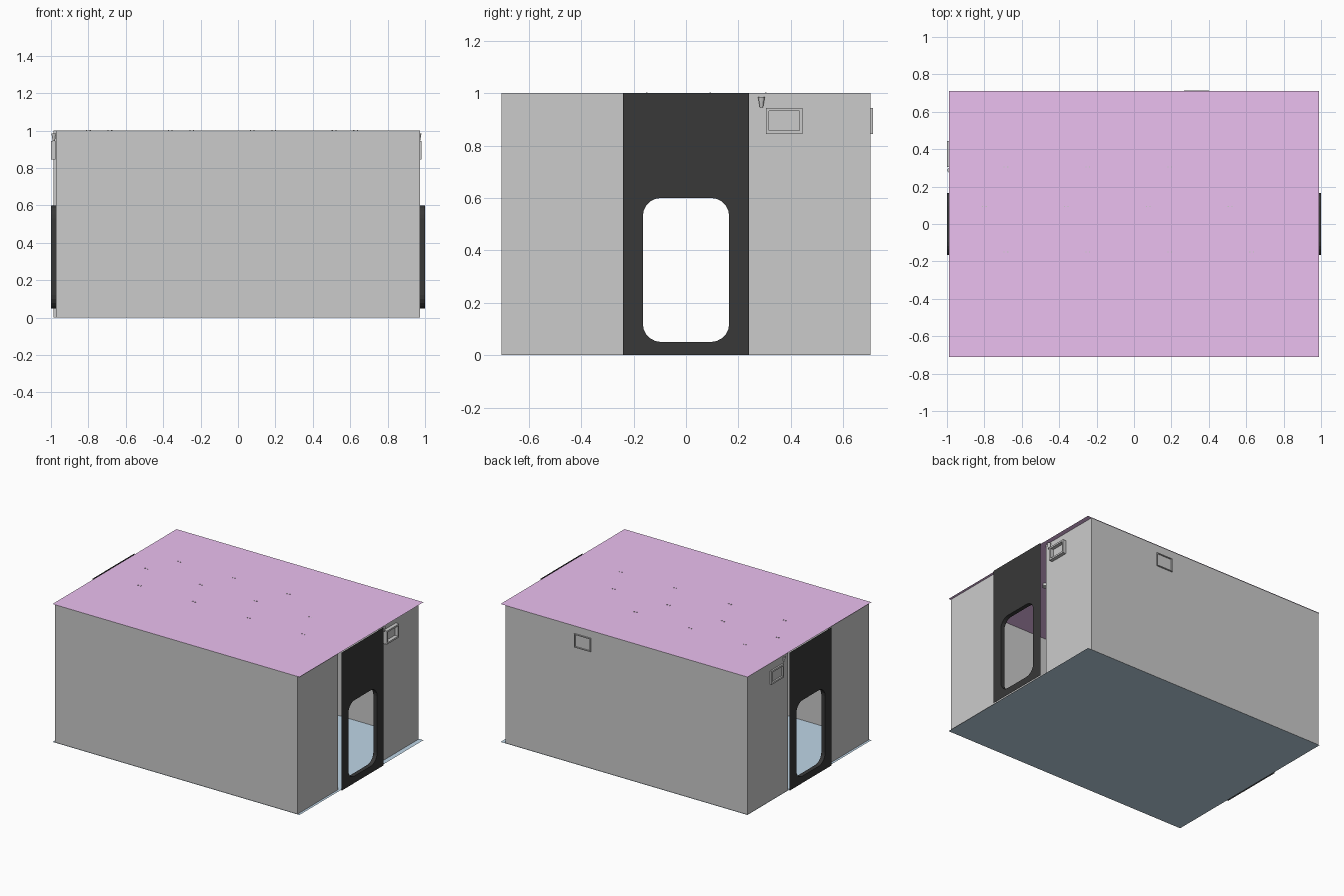
import bpy, bmesh, math

if "Cube" in bpy.data.objects:
    bpy.data.objects.remove(bpy.data.objects["Cube"])


def material(name, rgb):
    m = bpy.data.materials.new(name)
    m.diffuse_color = (*rgb, 1)
    m.use_nodes = True
    m.node_tree.nodes["Principled BSDF"].inputs["Base Color"].default_value = m.diffuse_color
    return m


GREY = material("wall_grey", (0.53, 0.53, 0.53))
BLACK = material("black", (0.04, 0.04, 0.04))
PURPLE = material("purple", (0.83, 0.53, 0.87))
BLUE = material("blue", (0.52, 0.67, 0.80))


def finish(name, bm, mat=None):
    me = bpy.data.meshes.new(name)
    bm.to_mesh(me)
    bm.free()
    ob = bpy.data.objects.new(name, me)
    bpy.context.collection.objects.link(ob)
    if mat:
        me.materials.append(mat)
    return ob


def sheet(name, pts, mat):
    bm = bmesh.new()
    bm.faces.new([bm.verts.new(p) for p in pts])
    return finish(name, bm, mat)


def add_box(bm, lo, hi):
    vs = bmesh.ops.create_cube(bm, size=1)["verts"]
    for v in vs:
        v.co = [(a + b) / 2 + c * (b - a) for a, b, c in zip(lo, hi, v.co)]


def upright(name, a, b, mat):
    """Vertical full-height sheet between two plan points."""
    sheet(name, [(*a, 0), (*b, 0), (*b, 1), (*a, 1)], mat)


# Floor and roof plates
W, D = 0.99, 0.71
for name, z, mat in (("floor", 0, BLUE), ("roof", 1, PURPLE)):
    sheet(name, [(-W, -D, z), (W, -D, z), (W, D, z), (-W, D, z)], mat)

# Walls: the rear section sits slightly left of the front section
Y = 0.705
upright("front_wall", (-0.972, -Y), (0.972, -Y), GREY)
upright("back_wall", (0.955, Y), (-0.987, Y), GREY)
upright("right_wall_front", (0.972, -Y), (0.972, -0.24), GREY)
upright("right_wall_rear", (0.955, 0.24), (0.955, Y), GREY)
upright("left_wall_front", (-0.972, -0.24), (-0.972, -Y), GREY)
upright("left_wall_rear", (-0.987, Y), (-0.987, 0.24), GREY)


# Doorway panels: sheet with rounded opening and an inward rim
def hole_profile(r=0.07, seg=5):
    pts = []
    for i, (cy, cz) in enumerate(((0.165 - r, 0.6 - r), (r - 0.165, 0.6 - r),
                                  (r - 0.165, 0.05 + r), (0.165 - r, 0.05 + r))):
        for k in range(seg + 1):
            t = math.pi / 2 * (i + k / seg)
            pts.append((cy + r * math.cos(t), cz + r * math.sin(t)))
    return pts


def loop(bm, pts, x):
    vs = [bm.verts.new((x, y, z)) for y, z in pts]
    es = [bm.edges.new((vs[i - 1], vs[i])) for i in range(len(vs))]
    return vs, es


for side, s in (("right", 1), ("left", -1)):
    bm = bmesh.new()
    _, outer = loop(bm, [(-0.24, 0), (0.24, 0), (0.24, 1), (-0.24, 1)], s)
    hole, inner = loop(bm, hole_profile(), s)
    bmesh.ops.triangle_fill(bm, use_beauty=True, edges=outer + inner, normal=(s, 0, 0))
    rim = [bm.verts.new((0.97 * s, v.co.y, v.co.z)) for v in hole]
    for i in range(len(hole)):
        bm.faces.new((hole[i - 1], hole[i], rim[i], rim[i - 1]))
    bmesh.ops.recalc_face_normals(bm, faces=bm.faces)
    finish(side + "_door_panel", bm, BLACK)


# Rectangular vent frames, made of four bars; axis is the wall normal
def vent_frame(name, axis, n0, n1, u0, u1, z0=0.845, z1=0.943, t=0.012):
    bm = bmesh.new()
    for a, b, c, d in ((u0, u1, z0, z0 + t), (u0, u1, z1 - t, z1),
                       (u0, u0 + t, z0 + t, z1 - t), (u1 - t, u1, z0 + t, z1 - t)):
        if axis == "x":
            add_box(bm, (n0, a, c), (n1, b, d))
        else:
            add_box(bm, (a, n0, c), (b, n1, d))
    finish(name, bm)


vent_frame("right_vent_frame", "x", 0.955, 0.981, 0.305, 0.445)
vent_frame("left_vent_frame", "x", -0.999, -0.975, 0.305, 0.445)
vent_frame("back_vent_frame", "y", 0.705, 0.713, 0.268, 0.40, t=0.006)

# Small wall lamps beside the end vents
for name, x in (("right_wall_lamp", 0.968), ("left_wall_lamp", -0.985)):
    bm = bmesh.new()
    bmesh.ops.create_cone(bm, cap_ends=True, segments=12, radius1=0.006,
                          radius2=0.013, depth=0.04)
    bmesh.ops.translate(bm, verts=bm.verts, vec=(x, 0.288, 0.965))
    finish(name, bm)

# Ceiling lights in three staggered rows, clips poking through the roof
for y, x0, n in ((0.305, -0.685, 3), (0.093, -0.80, 4), (-0.15, -0.685, 4)):
    for i in range(n):
        x = x0 + 0.438 * i
        bm = bmesh.new()
        bmesh.ops.create_cone(bm, cap_ends=True, segments=16, radius1=0.022,
                              radius2=0.018, depth=0.022)
        bmesh.ops.translate(bm, verts=bm.verts, vec=(x, y, 0.987))
        for dx in (-0.01, 0.01):
            add_box(bm, (x + dx - 0.003, y - 0.003, 0.99), (x + dx + 0.003, y + 0.003, 1.003))
        finish("ceiling_light", bm)
